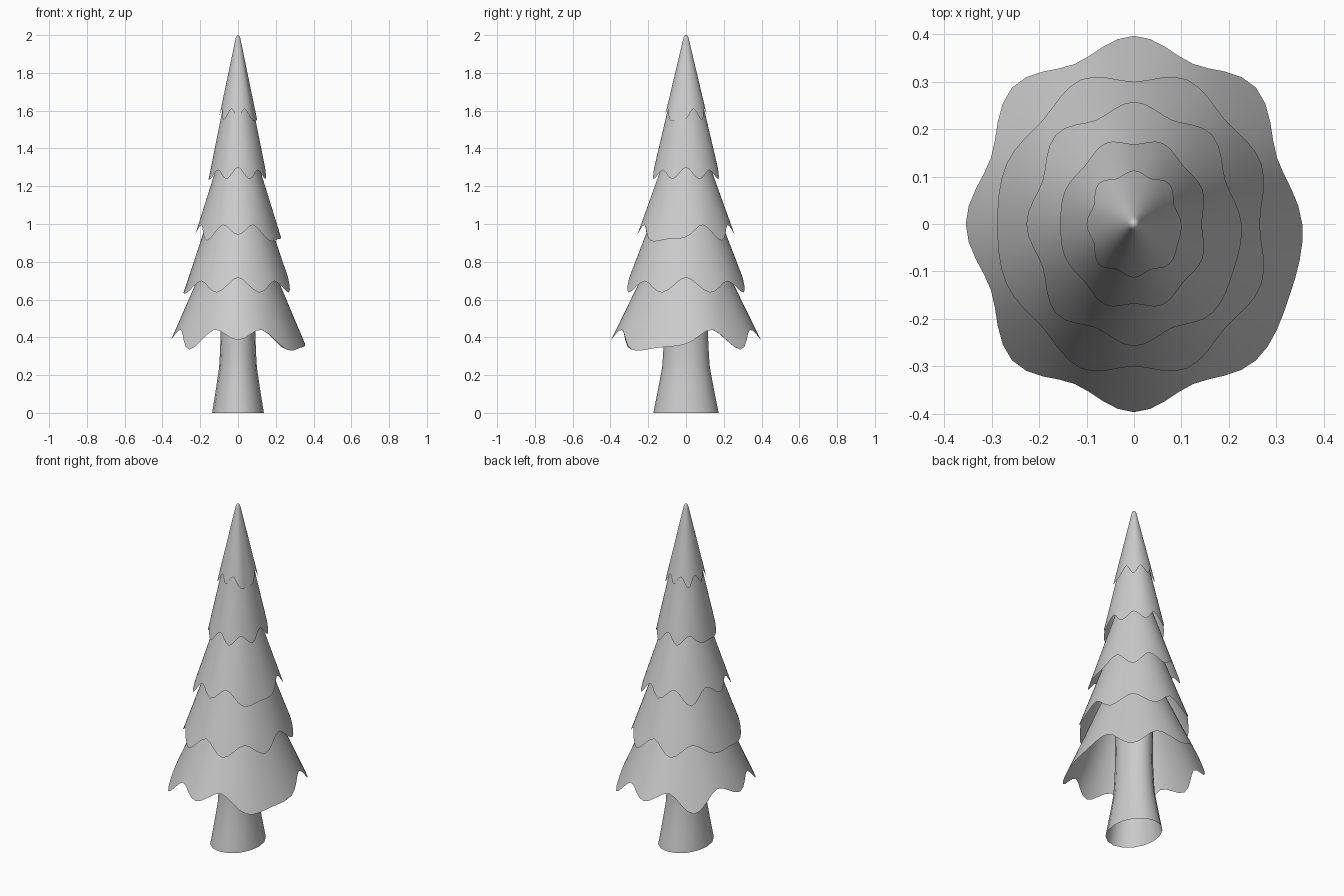
import bpy, bmesh, math

cube = bpy.data.objects.get("Cube")
if cube:
    bpy.data.objects.remove(cube, do_unlink=True)

GREY = (0.6, 0.6, 0.6, 1)
mat = bpy.data.materials.new("soft grey")
mat.use_nodes = True
mat.diffuse_color = GREY
mat.node_tree.nodes["Principled BSDF"].inputs["Base Color"].default_value = GREY

STEPS = 4            # samples between neighbouring tips and notches
SIDES = 16 * STEPS


def loft(name, rings, apex=None):
    """Skin a stack of closed rings, with an optional closing point on top."""
    bm = bmesh.new()
    loops = [[bm.verts.new(p) for p in ring] for ring in rings]
    n = len(loops[0])
    for upper, lower in zip(loops, loops[1:]):
        for i in range(n):
            j = (i + 1) % n
            bm.faces.new((upper[i], lower[i], lower[j], upper[j]))
    if apex:
        tip = bm.verts.new(apex)
        for i in range(n):
            bm.faces.new((tip, loops[0][i], loops[0][(i + 1) % n]))
    mesh = bpy.data.meshes.new(name)
    bm.to_mesh(mesh)
    bm.free()
    mesh.materials.append(mat)
    mesh.shade_smooth()
    obj = bpy.data.objects.new(name, mesh)
    bpy.context.collection.objects.link(obj)
    return obj


def ellipse(a, b, r, z, n=SIDES):
    return [(a * r * math.cos(math.tau * i / n),
             b * r * math.sin(math.tau * i / n), z) for i in range(n)]


def spline(p0, p1, p2, p3, t):
    """Catmull-Rom interpolation between p1 and p2."""
    return p1 + 0.5 * t * (p2 - p0 + t * (2 * p0 - 5 * p1 + 4 * p2 - p3
                                          + t * (3 * (p1 - p2) + p3 - p0)))


def hem(a, b, keys):
    """Closed scalloped edge through 16 (radius, height) keys."""
    ring = []
    for i in range(SIDES):
        k, t = i // STEPS, (i % STEPS) / STEPS
        r, z = (spline(*[keys[(k + d) % 16][c] for d in (-1, 0, 1, 2)], t)
                for c in (0, 1))
        ang = math.tau * i / SIDES
        ring.append((a * r * math.cos(ang), b * r * math.sin(ang), z))
    return ring


def skirt(name, a, b, top, keys, crown=(), apex=None):
    edge = hem(a, b, keys)
    first = ellipse(a, b, *top)
    middle = [[tuple(u + (v - u) * f for u, v in zip(p, q))
               for p, q in zip(first, edge)] for f in (0.35, 0.7)]
    return loft(name, [ellipse(a, b, *c) for c in crown] + [first, *middle, edge], apex)


def axis_keys(axis_z, corner_z, notch_z, corner_r, droop_z):
    """Tips on the axes and diagonals, with one notch drooping down."""
    tips = [(1.0, axis_z), (0.92, notch_z), (corner_r, corner_z), (0.92, notch_z)]
    keys = tips * 4
    keys[15] = (1.0, droop_z)
    keys[0] = (1.0, (axis_z + droop_z) / 2)
    return keys


def offset_keys(tip_z, axis_z, corner_z):
    """Tips between the axes and diagonals, with the notch at -x drooping."""
    keys = [(1.0, axis_z), (1.1, tip_z), (1.03, corner_z), (1.1, tip_z)] * 4
    keys[8] = (1.087, tip_z)
    return keys


# Foliage, lowest tier first
skirt("foliage_tier_1", 0.355, 0.397, (0.366, 0.90),
      axis_keys(0.385, 0.335, 0.44, 1.025, 0.345))
skirt("foliage_tier_2", 0.265, 0.30, (0.446, 1.15),
      offset_keys(0.637, 0.717, 0.698))
skirt("foliage_tier_3", 0.227, 0.258, (0.293, 1.45),
      axis_keys(0.942, 0.912, 0.995, 1.03, 0.92))
skirt("foliage_tier_4", 0.143, 0.168, (0.47, 1.68),
      offset_keys(1.238, 1.30, 1.286))
skirt("foliage_top", 0.10, 0.113, (0.14, 1.975),
      axis_keys(1.565, 1.55, 1.61, 1.06, 1.548),
      crown=[(0.07, 1.996), (0.11, 1.988)], apex=(0, 0, 2))

# Trunk, flared at the foot and open underneath
trunk_profile = [(0.65, 0.85), (0.67, 0.42), (0.70, 0.31), (0.73, 0.24),
                 (0.86, 0.12), (1.0, 0.0)]
loft("trunk", [ellipse(0.137, 0.173, r, z, 16) for r, z in trunk_profile])
